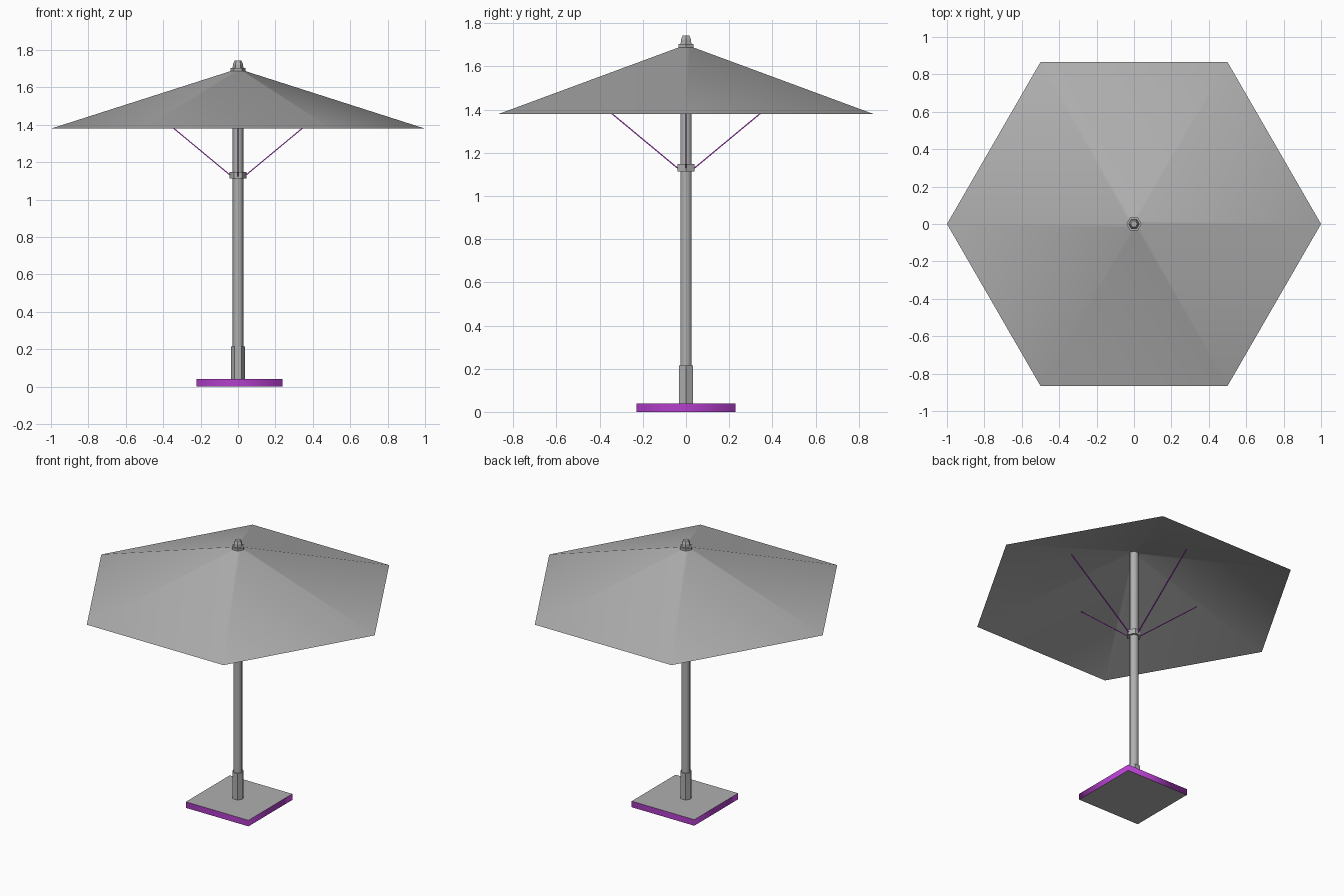
import bpy, bmesh, math
from mathutils import Vector

if "Cube" in bpy.data.objects:
    bpy.data.objects.remove(bpy.data.objects["Cube"])


def material(name, color):
    mat = bpy.data.materials.new(name)
    mat.diffuse_color = color
    mat.use_nodes = True
    mat.node_tree.nodes["Principled BSDF"].inputs["Base Color"].default_value = mat.diffuse_color
    return mat


grey = material("dark_grey", (0.43, 0.43, 0.43, 1))
purple = material("purple", (0.45, 0.05, 0.6, 1))


def prism(name, rings, sides=6, turn=0.0, caps=True, smooth=True, mat=grey):
    """Stack of regular polygon rings (radius, z), optionally capped."""
    bm = bmesh.new()
    loops = []
    for r, z in rings:
        loops.append([bm.verts.new((r * math.cos(turn + math.tau * i / sides),
                                    r * math.sin(turn + math.tau * i / sides), z))
                      for i in range(sides)])
    for low, high in zip(loops, loops[1:]):
        for i in range(sides):
            j = (i + 1) % sides
            bm.faces.new((low[i], low[j], high[j], high[i])).smooth = smooth
    # keep the horizontal rims crisp
    for loop in loops:
        for i in range(sides):
            bm.edges.get((loop[i], loop[(i + 1) % sides])).smooth = False
    if caps:
        bm.faces.new(loops[0][::-1])
        bm.faces.new(loops[-1])
    mesh = bpy.data.meshes.new(name)
    bm.to_mesh(mesh)
    bm.free()
    mesh.materials.append(mat)
    obj = bpy.data.objects.new(name, mesh)
    bpy.context.collection.objects.link(obj)
    return obj


# Square base plate: grey top and bottom, purple rim
half_diagonal = 0.229 * math.sqrt(2)
base = prism("base_plate", [(half_diagonal, 0), (half_diagonal, 0.04)],
             sides=4, turn=math.pi / 4)
base.location.x = 0.008
base.data.materials.append(purple)
for face in base.data.polygons:
    face.material_index = 1 if abs(face.normal.z) < 0.5 else 0

# Pole, its socket on the base, and the sliding collar
prism("base_socket", [(0.037, 0.04), (0.037, 0.215)], smooth=False)
prism("pole", [(0.03, 0.2), (0.03, 1.69)])
prism("collar", [(0.045, 1.113), (0.045, 1.147)], smooth=False)

# Open six-sided canopy, its tip hidden by the finial
prism("canopy", [(1.0, 1.38), (0.02, 1.6936)], caps=False)

# Finial: flange with a tapered cap
prism("finial_flange", [(0.041, 1.688), (0.041, 1.703)], smooth=False)
prism("finial_cap", [(0.029, 1.70), (0.027, 1.724), (0.018, 1.743)], smooth=False)

# Four struts from the collar to the canopy
for i in range(4):
    a = i * math.pi / 2
    out = Vector((math.cos(a), math.sin(a), 0))
    start = out * 0.037 + Vector((0, 0, 1.127))
    run = 0.49 - 0.037
    rise = 1.503 - start.z
    strut = prism(f"strut_{i + 1}", [(0.004, 0), (0.004, math.hypot(run, rise))],
                  sides=4, turn=math.pi / 4, smooth=False, mat=purple)
    strut.location = start
    strut.rotation_euler = (0, math.atan2(run, rise), a)
